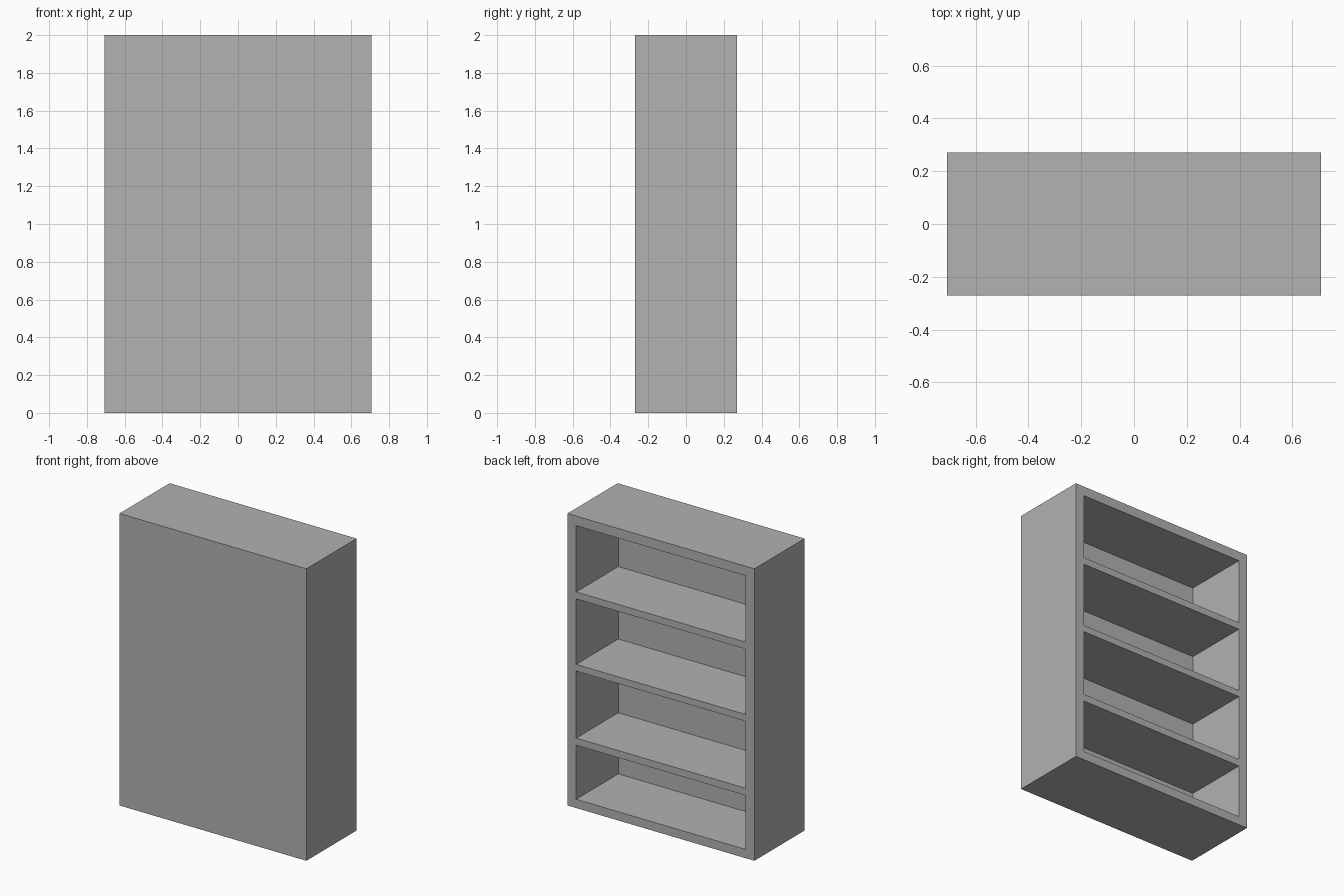
import bpy
import bmesh
import math
from mathutils import Matrix, Vector

WIDTH, DEPTH, HEIGHT = 1.416, 0.542, 2.0
SIDE = 0.066           # side panel thickness
RECESS = 0.455         # compartment depth, leaving a thick closed panel at -y
COMPARTMENTS = [(0.06, 0.43), (0.479, 0.938), (0.984, 1.432), (1.48, 1.934)]

default = bpy.data.objects.get("Cube")
if default:
    bpy.data.objects.remove(default, do_unlink=True)

grey = bpy.data.materials.new("plain grey")
grey.use_nodes = True
colour = (0.445, 0.445, 0.445, 1)
grey.diffuse_color = colour
grey.node_tree.nodes["Principled BSDF"].inputs["Base Color"].default_value = colour

# Solid outer block
bm = bmesh.new()
size = Matrix.Diagonal((WIDTH, DEPTH, HEIGHT, 1))
bmesh.ops.create_cube(bm, size=1, matrix=Matrix.Translation((0, 0, HEIGHT / 2)) @ size)


def cut(point, normal):
    bmesh.ops.bisect_plane(bm, geom=bm.verts[:] + bm.edges[:] + bm.faces[:],
                           plane_co=point, plane_no=normal, dist=1e-5)


# Outline the compartments on the open side
inner = WIDTH / 2 - SIDE
for x in (-inner, inner):
    cut((x, 0, 0), (1, 0, 0))
for low, high in COMPARTMENTS:
    cut((0, 0, low), (0, 0, 1))
    cut((0, 0, high), (0, 0, 1))


def is_opening(face):
    c = face.calc_center_median()
    return (face.normal.y > 0.9 and abs(c.x) < inner
            and any(low < c.z < high for low, high in COMPARTMENTS))


# Push each compartment inward, leaving shelves between them
bm.normal_update()
for face in [f for f in bm.faces if is_opening(f)]:
    made = bmesh.ops.extrude_discrete_faces(bm, faces=[face])
    bmesh.ops.translate(bm, verts=made["faces"][0].verts[:], vec=Vector((0, -RECESS, 0)))

# Clean the flat faces that the cuts divided
bmesh.ops.dissolve_limit(bm, angle_limit=math.radians(1), verts=bm.verts[:], edges=bm.edges[:])
bmesh.ops.triangulate(bm, faces=[f for f in bm.faces if len(f.verts) > 4])
bmesh.ops.recalc_face_normals(bm, faces=bm.faces[:])

mesh = bpy.data.meshes.new("bookcase")
bm.to_mesh(mesh)
bm.free()
mesh.materials.append(grey)
bpy.context.collection.objects.link(bpy.data.objects.new("bookcase", mesh))
